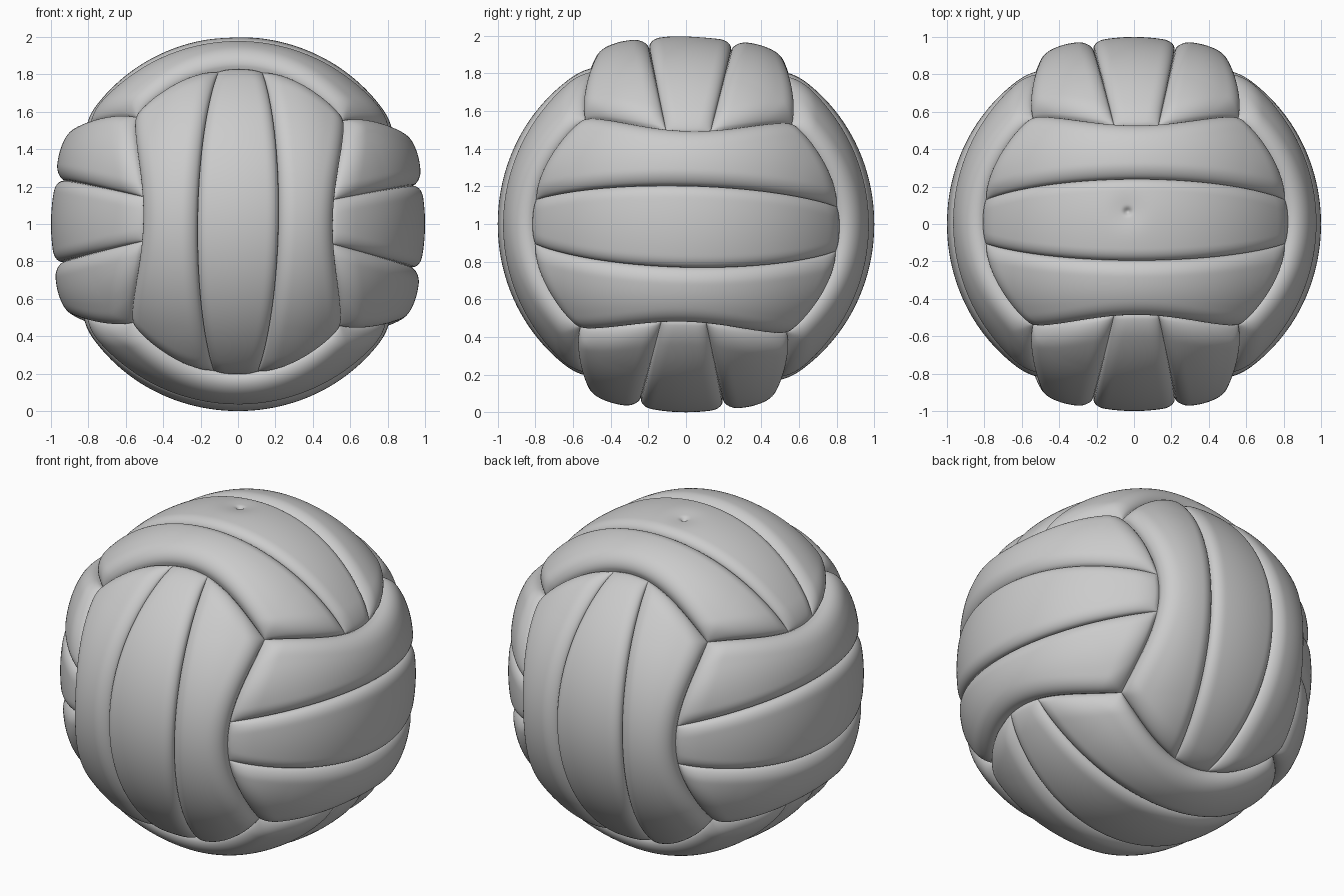
import bpy, math
from mathutils import Matrix, Vector

if "Cube" in bpy.data.objects:
    bpy.data.objects.remove(bpy.data.objects["Cube"])

SEAM = 0.23                 # angle of the two inner seams of each panel group
C = 1 / math.sqrt(3)        # three groups meet at the cube corners
GROOVE = 0.95               # radius at the bottom of the seams
TILT = Matrix.Rotation(0.015, 4, 'Y') @ Matrix.Rotation(-0.024, 4, 'X')
VALVE = Vector((-0.05, 0.045))


def edge_angle(x):
    """Half-angle of a three-panel group at distance x along it (waisted)."""
    return 0.55 + (math.pi / 4 - 0.55) * min(1, (x / C) ** 2)


def end_x(y):
    """Where the strip runs into the edge of the neighbouring group."""
    y = min(abs(y), C)
    w2 = (1 - y * y) * math.sin(edge_angle(y)) ** 2
    return math.sqrt(max(0.0, 1 - y * y - w2))


def round_off(d, width):
    t = 1 - min(max(d, 0) / width, 1)
    return math.sqrt(1 - t ** 2.2)


def panel_point(u, s, side, valve):
    x = u * 0.7
    for _ in range(22):
        e = edge_angle(x)
        lo, hi = {-1: (-e, -SEAM), 0: (-SEAM, SEAM), 1: (SEAM, e)}[side]
        phi = lo + (hi - lo) * s
        rad = math.sqrt(1 - x * x)
        x = 0.5 * (x + u * end_x(rad * math.sin(phi)))
    rad = math.sqrt(1 - x * x)
    y, z = rad * math.sin(phi), rad * math.cos(phi)
    # pillow profile from the distances to the panel's edges
    width = (hi - lo) * rad
    f = round_off(s * width, 0.12 if side == -1 else 0.075)
    f *= round_off((1 - s) * width, 0.12 if side == 1 else 0.075)
    f *= round_off((1 - abs(u)) * math.asin(end_x(y)), 0.10)
    outer = (s if side == 1 else 1 - s) if side else 0
    crown = 0.999 - 0.018 * u ** 4 + 0.032 * math.sin(min(outer * 1.6, 1) * math.pi / 2)
    r = GROOVE + (crown - GROOVE) * f
    if valve:
        d = (Vector((x, y)) - VALVE).length
        r -= 0.014 * math.exp(-(d / 0.085) ** 2) + 0.022 * math.exp(-(d / 0.018) ** 2)
    return Vector((x, y, z)) * r


def panel_mesh(side, nu, nv, valve=False):
    def spread(k, n):       # blend of even and edge-dense spacing
        t = k / n
        return 0.4 * t + 0.6 * (0.5 - 0.5 * math.cos(math.pi * t))
    verts = [panel_point(2 * spread(i, nu) - 1, spread(j, nv), side, valve)
             for i in range(nu + 1) for j in range(nv + 1)]
    n = nv + 1
    faces = [(i * n + j, (i + 1) * n + j, (i + 1) * n + j + 1, i * n + j + 1)
             for i in range(nu) for j in range(nv)]
    return verts, faces


def add_panel(name, data, matrix):
    me = bpy.data.meshes.new(name)
    me.from_pydata([matrix @ v for v in data[0]], [], data[1])
    me.shade_smooth()
    ob = bpy.data.objects.new(name, me)
    ob.location.z = 1
    bpy.context.collection.objects.link(ob)


# Strip shapes shared by all six sides of the ball
strips = {"lower": panel_mesh(-1, 110, 36), "middle": panel_mesh(0, 110, 36),
          "upper": panel_mesh(1, 110, 36)}
valve_strip = panel_mesh(0, 240, 80, True)

# Cyclic axis permutation turns top -> right -> front/back
cycle = Matrix(((0, 0, 1, 0), (1, 0, 0, 0), (0, 1, 0, 0), (0, 0, 0, 1)))
names = [("top", "bottom"), ("right", "left"), ("back", "front")]
turn = Matrix.Identity(4)
for pair in names:
    for k, face in enumerate(pair):
        m = TILT @ turn @ Matrix.Rotation(math.pi * k, 4, 'X')
        for strip, data in strips.items():
            if face == "top" and strip == "middle":
                data = valve_strip
            add_panel(f"{face}_{strip}_panel", data, m)
    turn = cycle @ turn

# Inner bladder closes the bottoms of the seams
bpy.ops.mesh.primitive_uv_sphere_add(segments=64, ring_count=32, radius=0.943, location=(0, 0, 1))
bladder = bpy.context.object
bladder.name = "bladder"
bpy.ops.object.shade_smooth()
